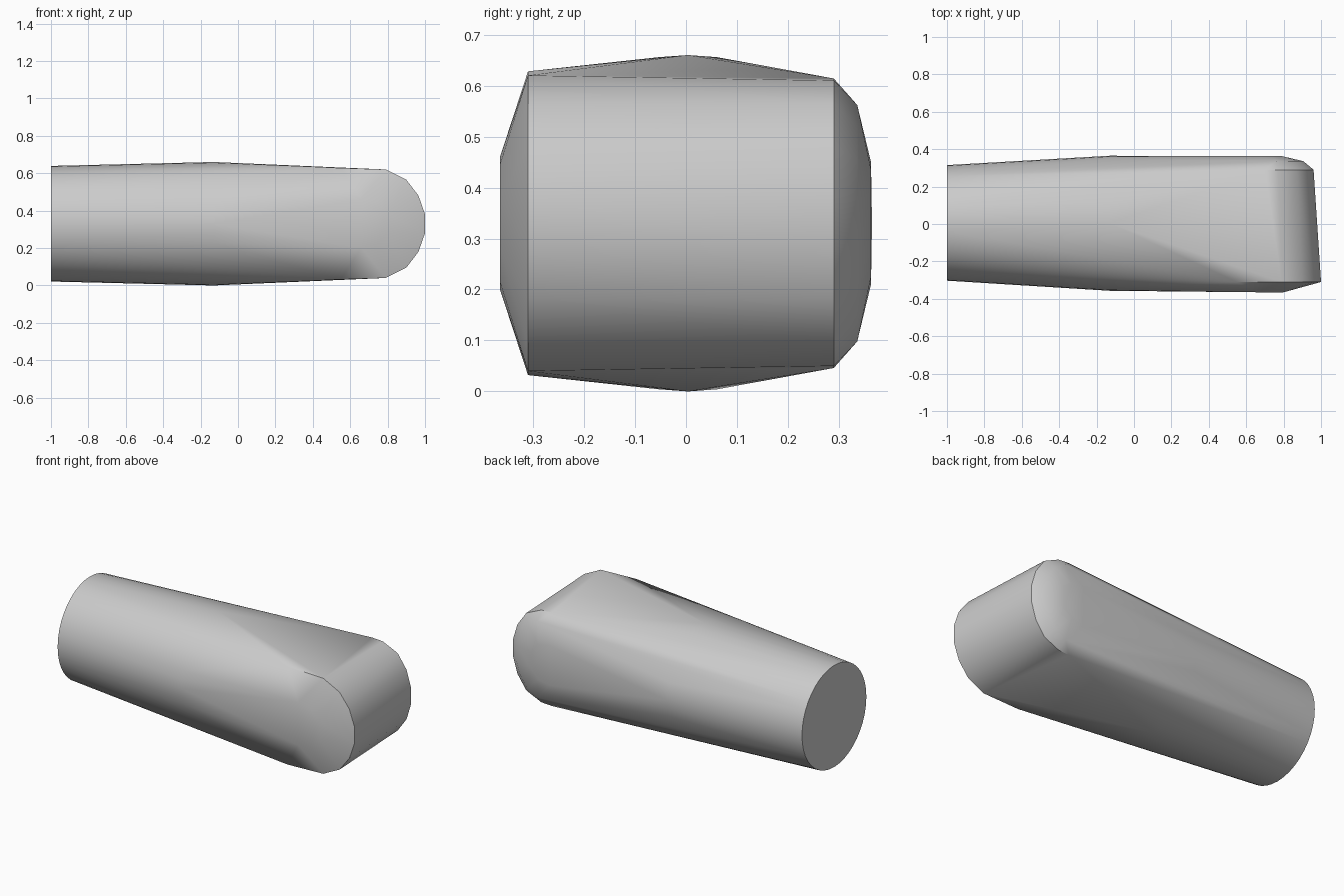
import bpy, bmesh
from math import sin, cos, tau

cube = bpy.data.objects.get("Cube")
if cube:
    bpy.data.objects.remove(cube, do_unlink=True)

MID_Z = 0.33
bm = bmesh.new()


def ring(x, y, ry, rz, count=40):
    """Round cross-section of the shaft."""
    for i in range(count):
        a = tau * i / count
        bm.verts.new((x, y + ry * cos(a), MID_Z + rz * sin(a)))


def outline(y, half):
    """Rounded end outline, mirrored above and below the middle."""
    for x, h in half:
        for s in (1, -1):
            bm.verts.new((x, y, MID_Z + s * h))


# Round shaft, swelling towards the middle
ring(-1, 0.006, 0.309, 0.309)
ring(-0.13, 0.004, 0.361, 0.33)

# Rounded end, slightly shorter at the back
outline(-0.31, [(0.55, 0.298), (0.79, 0.29), (0.9, 0.235), (0.965, 0.15), (1, 0.05)])
outline(0.29, [(0.7, 0.284), (0.77, 0.28), (0.87, 0.235), (0.93, 0.15), (0.96, 0.05)])

# Shallow bevels on the front and back faces
outline(-0.365, [(0.66, 0.13), (0.74, 0.115), (0.8, 0.05)])
outline(0.336, [(0.76, 0.232), (0.83, 0.19), (0.88, 0.125), (0.905, 0.045)])
outline(0.363, [(0.66, 0.12), (0.74, 0.105), (0.79, 0.05)])

# Skin the sections into one solid
hull = bmesh.ops.convex_hull(bm, input=bm.verts)
loose = {v for v in hull["geom_interior"] + hull["geom_unused"]
         if isinstance(v, bmesh.types.BMVert)}
bmesh.ops.delete(bm, geom=list(loose), context="VERTS")
bmesh.ops.dissolve_limit(bm, angle_limit=0.01, verts=bm.verts, edges=bm.edges)
bmesh.ops.recalc_face_normals(bm, faces=bm.faces)

mesh = bpy.data.meshes.new("rounded_shaft")
bm.to_mesh(mesh)
bm.free()
shaft = bpy.data.objects.new("rounded_shaft", mesh)
bpy.context.collection.objects.link(shaft)

grey = bpy.data.materials.new("plain grey")
grey.use_nodes = True
grey.diffuse_color = (0.6, 0.6, 0.6, 1)
grey.node_tree.nodes["Principled BSDF"].inputs["Base Color"].default_value = (0.6, 0.6, 0.6, 1)
mesh.materials.append(grey)

bpy.ops.object.select_all(action="DESELECT")
shaft.select_set(True)
bpy.context.view_layer.objects.active = shaft
bpy.ops.object.shade_smooth_by_angle(angle=0.6)
